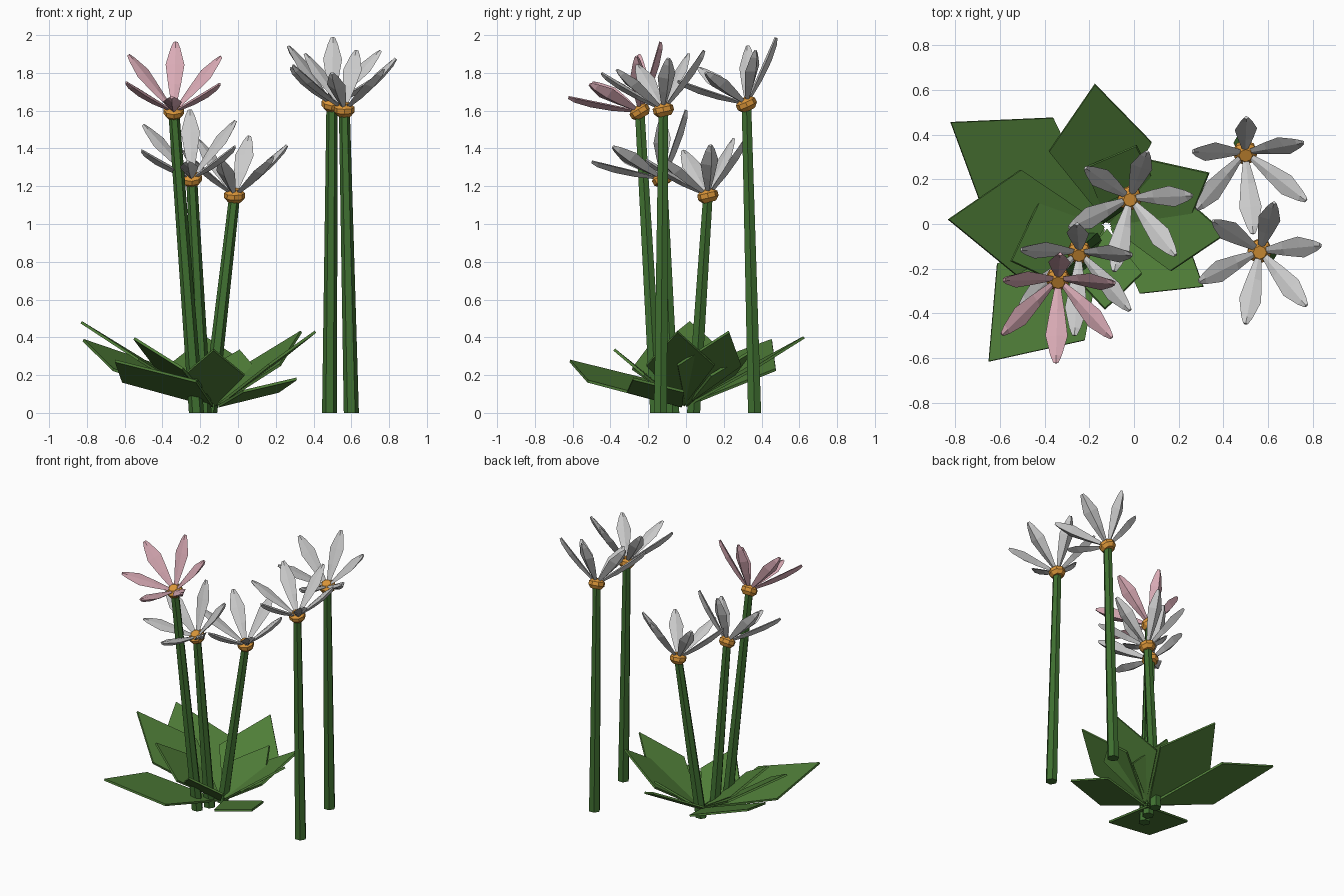
import bpy, bmesh, math
from mathutils import Vector, Matrix

if "Cube" in bpy.data.objects:
    bpy.data.objects.remove(bpy.data.objects["Cube"])


def material(name, rgb):
    m = bpy.data.materials.new(name)
    m.diffuse_color = (*rgb, 1)
    m.use_nodes = True
    m.node_tree.nodes["Principled BSDF"].inputs["Base Color"].default_value = m.diffuse_color
    return m


LEAF = material("leaf_green", (0.08, 0.21, 0.04))
STEM = material("stem_green", (0.05, 0.16, 0.03))
ORANGE = material("orange", (0.7, 0.3, 0.04))
PINK = material("pink", (0.72, 0.42, 0.48))


def finish(bm, name, mat=None):
    bmesh.ops.recalc_face_normals(bm, faces=bm.faces)
    me = bpy.data.meshes.new(name)
    bm.to_mesh(me)
    bm.free()
    ob = bpy.data.objects.new(name, me)
    bpy.context.collection.objects.link(ob)
    if mat:
        me.materials.append(mat)
    return ob


def loft(bm, rings):
    rings = [[bm.verts.new(p) for p in r] for r in rings]
    n = len(rings[0])
    for a, b in zip(rings, rings[1:]):
        for i in range(n):
            j = (i + 1) % n
            bm.faces.new((a[i], a[j], b[j], b[i]))
    bm.faces.new(rings[0])
    bm.faces.new(rings[-1])


def ring(c, r, n):
    return [c + Vector((r * math.cos(2 * math.pi * i / n),
                        r * math.sin(2 * math.pi * i / n), 0)) for i in range(n)]


# petal sections: distance from centre, half width, keel depth
PETAL = [(0.04, 0.014, 0.012), (0.15, 0.034, 0.026), (0.26, 0.050, 0.030),
         (0.35, 0.026, 0.022), (0.385, 0.011, 0.010)]
SPREAD = math.radians(47.5)


def flower(name, foot, head, lean, phase, petal_mat=None):
    foot, head = Vector((*foot, 0)), Vector(head)
    n = Vector((*lean, math.sqrt(1 - lean[0] ** 2 - lean[1] ** 2)))
    turn = Vector((0, 0, 1)).rotation_difference(n).to_matrix()

    # stem: tapered six-sided rod
    bm = bmesh.new()
    loft(bm, [ring(foot, 0.040, 6), ring(head, 0.029, 6)])
    finish(bm, name + "_stem", STEM)

    # flower centre: low-poly flattened bud
    bm = bmesh.new()
    loft(bm, [ring(Vector((0, 0, z)), r, 8)
              for z, r in ((-0.035, 0.035), (-0.012, 0.055), (0.014, 0.055), (0.035, 0.03))])
    bm.transform(Matrix.Translation(head) @ turn.to_4x4())
    finish(bm, name + "_centre", ORANGE)

    # six petals around the centre
    bm = bmesh.new()
    for k in range(6):
        a = math.radians(phase + 60 * k)
        d = Vector((math.cos(a) * math.sin(SPREAD), math.sin(a) * math.sin(SPREAD),
                    math.cos(SPREAD)))
        side = Vector((-math.sin(a), math.cos(a), 0))
        inner = (Vector((0, 0, 1)) - d * d.z).normalized()
        loft(bm, [[head + turn @ (d * r + v) for v in
                   (side * w, inner * 0.006, -side * w, -inner * t)]
                  for r, w, t in PETAL])
    finish(bm, name + "_petals", petal_mat)


flower("pink_flower", (-0.22, -0.155), (-0.34, -0.245, 1.595), (0, -0.515), 88, PINK)
flower("low_left_flower", (-0.18, -0.07), (-0.245, -0.125, 1.24), (-0.06, -0.48), 88)
flower("low_right_flower", (-0.15, 0.04), (-0.018, 0.116, 1.15), (0.01, -0.23), 75)
flower("tall_back_flower", (0.485, 0.363), (0.497, 0.32, 1.635), (0.08, -0.40), 94)
flower("tall_front_flower", (0.60, -0.135), (0.563, -0.12, 1.605), (0, -0.215), 77)

# leaves: kite-shaped blades rising from one root, given as tip and half width
ROOT = Vector((-0.12, -0.01, 0.03))
LEAVES = [((-0.82, 0.455, 0.385), 0.27), ((-0.83, 0.02, 0.48), 0.235),
          ((-0.175, 0.625, 0.40), 0.23), ((-0.65, -0.615, 0.275), 0.26),
          ((0.335, 0.228, 0.43), 0.19), ((0.41, -0.045, 0.43), 0.18),
          ((0.31, -0.28, 0.18), 0.177), ((-0.55, -0.165, 0.395), 0.20),
          ((-0.13, -0.38, 0.335), 0.16), ((0.01, 0.35, 0.33), 0.18)]
for i, (tip, w) in enumerate(LEAVES):
    axis = Vector(tip) - ROOT
    side = axis.cross(Vector((0, 0, 1))).normalized()
    up = side.cross(axis).normalized() * 0.007
    start = ROOT + axis.normalized() * 0.02
    mid = ROOT + axis * 0.56
    kite = [start, mid + side * w, Vector(tip), mid - side * w]
    bm = bmesh.new()
    loft(bm, [[p - up for p in kite], [p + up for p in kite]])
    finish(bm, "leaf_%d" % (i + 1), LEAF)
